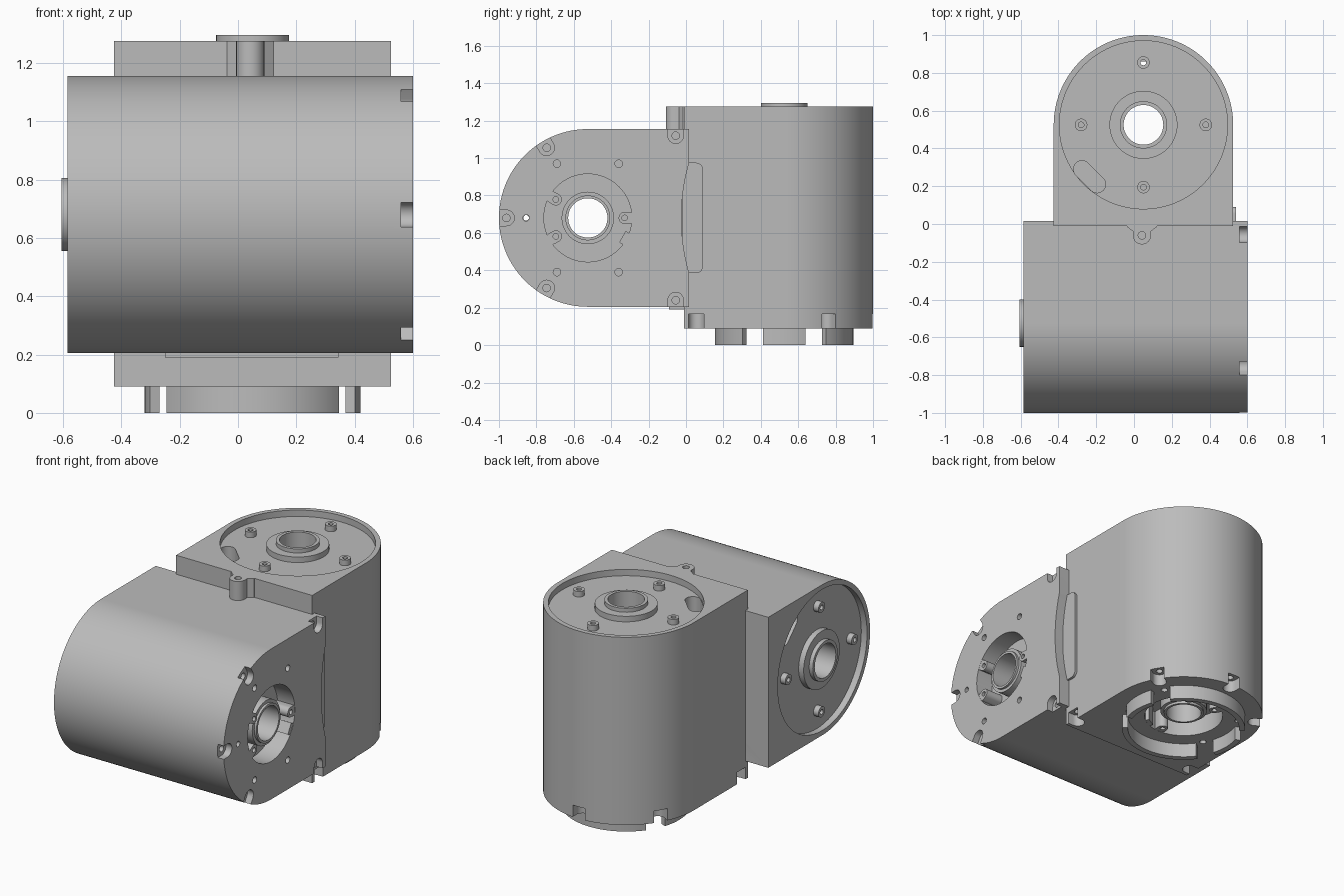
import bpy
import bmesh
from math import sin, cos, pi, radians, atan2
from mathutils import Matrix, Vector

cube = bpy.data.objects.get("Cube")
if cube:
    bpy.data.objects.remove(cube)

grey = bpy.data.materials.new("machined_grey")
grey.use_nodes = True
grey.diffuse_color = (0.5, 0.5, 0.5, 1)
grey.node_tree.nodes["Principled BSDF"].inputs["Base Color"].default_value = (0.5, 0.5, 0.5, 1)


# ---- outlines in the plane across a housing's axis ----
def arc(c, r, a0, a1, n):
    return [(c[0] + r * cos(a0 + (a1 - a0) * i / n),
             c[1] + r * sin(a0 + (a1 - a0) * i / n)) for i in range(n + 1)]


def disc(c, r, n=48):
    return arc(c, r, 0, 2 * pi, n)[:-1]


def stadium(p, q, r, n=16):
    a = atan2(q[1] - p[1], q[0] - p[0])
    return arc(q, r, a - pi / 2, a + pi / 2, n) + arc(p, r, a + pi / 2, a + 1.5 * pi, n)


def band(r0, r1, a0, a1):
    a0, a1 = radians(a0), radians(a1)
    return arc((0, 0), r1, a0, a1, 28) + arc((0, 0), r0, a1, a0, 28)


def rect(x0, x1, y0, y1):
    return [(x0, y0), (x1, y0), (x1, y1), (x0, y1)]


# ---- solids ----
def prism(name, outline, z0, z1):
    bm = bmesh.new()
    face = bm.faces.new([bm.verts.new((x, y, z0)) for x, y in outline])
    top = bmesh.ops.extrude_face_region(bm, geom=[face])["geom"]
    moved = [v for v in top if isinstance(v, bmesh.types.BMVert)]
    bmesh.ops.translate(bm, verts=moved, vec=(0, 0, z1 - z0))
    bmesh.ops.recalc_face_normals(bm, faces=bm.faces)
    mesh = bpy.data.meshes.new(name)
    bm.to_mesh(mesh)
    bm.free()
    obj = bpy.data.objects.new(name, mesh)
    bpy.context.scene.collection.objects.link(obj)
    return obj


def solid(name, outline, z0, z1, cuts=(), frame=Matrix()):
    """Extruded part with extruded cuts, placed by frame."""
    obj = prism(name, outline, z0, z1)
    cutters = [prism("cutter", *cut) for cut in cuts]
    for cutter in cutters:
        cutter.hide_render = True
        mod = obj.modifiers.new("cut", 'BOOLEAN')
        mod.operation, mod.solver, mod.object = 'DIFFERENCE', 'EXACT', cutter
    if cutters:
        graph = bpy.context.evaluated_depsgraph_get()
        mesh = bpy.data.meshes.new_from_object(obj.evaluated_get(graph))
        obj.modifiers.clear()
        obj.data = mesh
        for cutter in cutters:
            bpy.data.objects.remove(cutter)
    obj.data.materials.clear()
    obj.data.materials.append(grey)
    obj.matrix_world = frame
    bpy.ops.object.select_all(action='DESELECT')
    obj.select_set(True)
    bpy.context.view_layer.objects.active = obj
    bpy.ops.object.shade_smooth_by_angle(angle=radians(30))
    return obj


O = (0, 0)
LENGTH, RADIUS, FLOOR = 1.185, 0.475, 1.145
BORE = 0.105
BOSSES = [(0, 0.33), (0, -0.33), (0.33, 0), (-0.33, 0)]
POCKETS = [((0, 0.435), (0, 0.6))]
for s in (-1, 1):
    POCKETS += [((s * 0.44, -0.47), (s * 0.6, -0.47)),
                ((s * 0.375, 0.22), (s * 0.52, 0.305))]


def polar(r, deg):
    return (r * cos(radians(deg)), r * sin(radians(deg)))


def housing(prefix, frame, back, pocket_depth, extra_cuts=()):
    # D-shaped body with a dished end, a connector end and a through bore
    outline = arc(O, RADIUS, 0, pi, 96) + [(-RADIUS, -back), (RADIUS, -back)]
    cuts = [(disc(O, 0.445, 96), FLOOR, LENGTH + 0.1),
            (disc(O, 0.235, 64), -0.1, 0.12),
            (disc(O, BORE), -0.2, LENGTH + 0.2),
            (disc(BOSSES[0], 0.017, 20), -0.2, LENGTH + 0.2),
            (stadium((-0.325, 0.315 - 0.55), (-0.245, -0.315), 0.045), FLOOR - 0.15, LENGTH + 0.2)]
    for p, q in POCKETS:
        cuts.append((stadium(p, q, 0.042), -0.1, pocket_depth))
        cuts.append((disc(p, 0.02, 20), -0.15, pocket_depth + 0.04))
    for sx in (-1, 1):
        for sy in (-1, 1):
            cuts.append((disc((sx * 0.29, sy * 0.165), 0.02, 20), -0.1, 0.06))
    solid(prefix + "_housing", outline, 0, LENGTH, cuts + list(extra_cuts), frame)

    # dished end: hub, collar and screw bosses
    bore = (disc(O, BORE), -1, 2)
    solid(prefix + "_hub", disc(O, 0.18, 64), FLOOR - 0.01, LENGTH - 0.005, [bore], frame)
    solid(prefix + "_collar", disc(O, 0.125), FLOOR, LENGTH + 0.02, [bore], frame)
    for i, c in enumerate(BOSSES):
        solid(f"{prefix}_screw_boss_{i}", disc(c, 0.033, 24), FLOOR - 0.005, LENGTH - 0.005,
              [(disc(c, 0.015, 20), -1, 2)], frame)

    # connector end: inner sleeve, screw tabs and key block
    solid(prefix + "_sleeve", disc(O, 0.14), 0.035, 0.13, [bore], frame)
    solid(prefix + "_sleeve_lip", disc(O, 0.12), 0.02, 0.125, [bore], frame)
    for i, deg in enumerate((60, 120, 270)):
        solid(f"{prefix}_screw_tab_{i}", stadium(polar(0.197, deg), polar(0.22, deg), 0.032),
              0.001, 0.125, [(disc(polar(0.197, deg), 0.015, 20), -0.1, 0.06)], frame)
    block = rect(-0.04, 0.04, -0.035, 0.035)
    turn = Matrix.Rotation(radians(-61), 2)
    key = [tuple(turn @ Vector(p) + Vector((0.12, -0.22))) for p in block]
    solid(prefix + "_key_block", key, 0.002, 0.125, (), frame)


# upright rear housing and lying front housing
rear = Matrix.Translation((0.05, 0.525, 0.09))
front = Matrix(((0, 0, -1, 0.60), (0, -1, 0, -0.525), (-1, 0, 0, 0.68), (0, 0, 0, 1)))
housing("rear", rear, 0.535, 0.075)
relief = (disc((0, -1.56), 1.06, 160), -0.1, 0.075)
housing("front", front, 0.54, 0.042, [relief])

# segmented coupling ring under the rear housing
for i, (a0, a1) in enumerate([(-18, 18), (37, 143), (162, 198), (217, 323)]):
    solid(f"coupling_ring_{i}", band(0.335, 0.37, a0, a1), -0.09, 0.005, (), rear)

# fixing lug on top of the joint
solid("joint_lug", stadium(O, (0, 0.07), 0.048), 1.15, 1.275,
      [(disc(O, 0.02, 20), 1, 2)], Matrix.Translation((0.042, -0.06, 0)))
solid("joint_lug_foot", [(-0.08, 0.06), (-0.08, 0.045), (-0.045, 0.02), (0.045, 0.02), (0.08, 0.045),
                         (0.08, 0.06)], 1.15, 1.275, (), Matrix.Translation((0.042, -0.06, 0)))

# strip under the joint
solid("joint_strip", rect(-0.25, 0.345, -0.09, 0.0), 0.19, 0.215)

# rounded cover plate on the left side of the rear housing
plate = arc((0.055, 0.94), 0.035, pi / 2, 0, 10) + arc((0.055, 0.42), 0.035, 0, -pi / 2, 10)
plate += [(-0.02, 0.385), (-0.02, 0.975)]
side = Matrix(((0, 0, 1, 0), (1, 0, 0, 0), (0, 1, 0, 0), (0, 0, 0, 1)))
solid("side_cover", plate, 0.515, 0.54, (), side)
